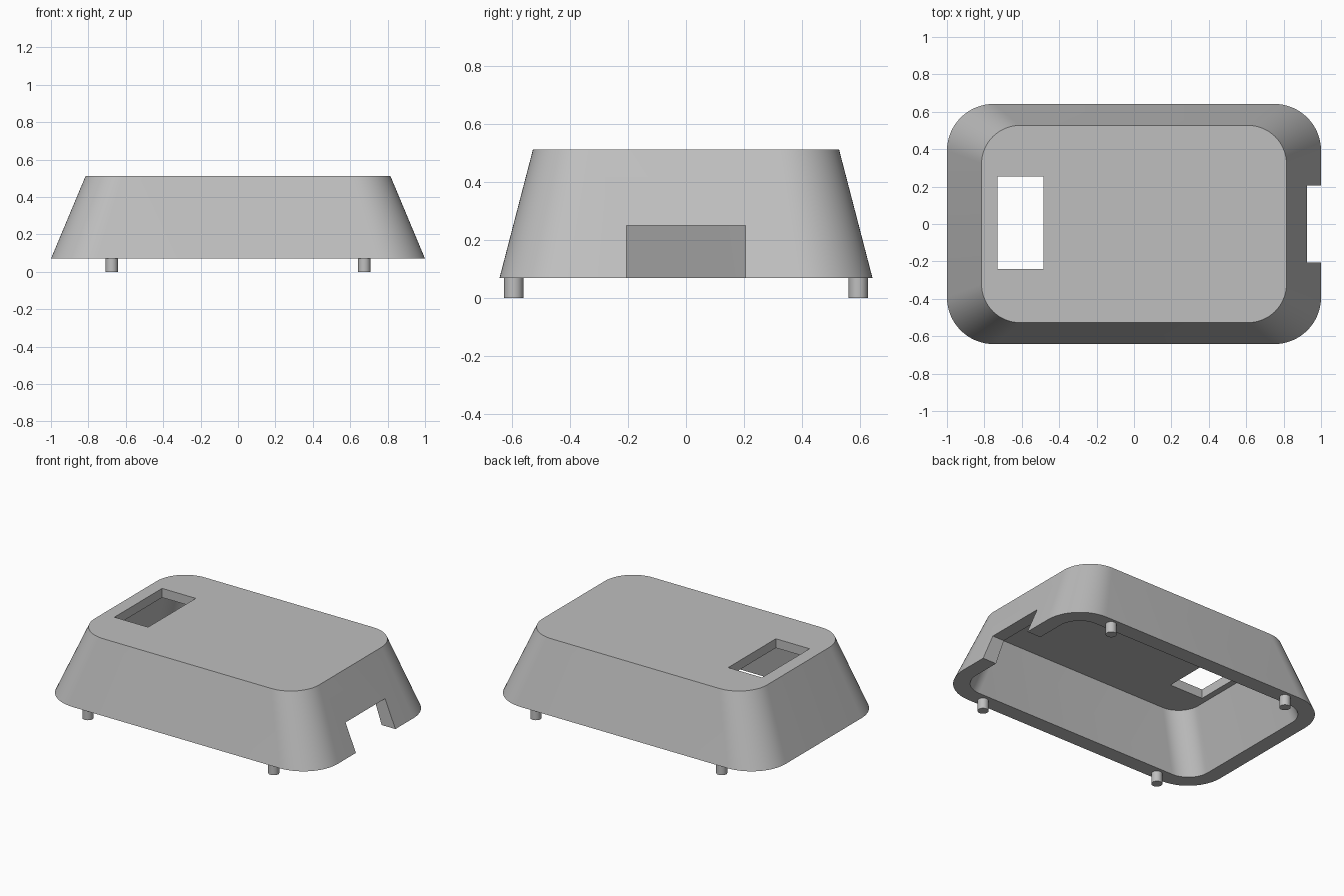
import bpy, bmesh
from math import cos, sin, pi, radians
from mathutils import Vector

default = bpy.data.objects.get("Cube")
if default:
    bpy.data.objects.remove(default, do_unlink=True)

grey = bpy.data.materials.new("plain grey")
grey.use_nodes = True
COLOUR = (0.52, 0.52, 0.52, 1)
grey.diffuse_color = COLOUR
grey.node_tree.nodes["Principled BSDF"].inputs["Base Color"].default_value = COLOUR


def rounded_ring(bm, half_x, half_y, radius, z, steps=16):
    """One rounded-rectangle loop of vertices."""
    ring = []
    for corner, (sx, sy) in enumerate([(1, 1), (-1, 1), (-1, -1), (1, -1)]):
        for i in range(steps + 1):
            a = (corner + i / steps) * pi / 2
            ring.append(bm.verts.new((sx * (half_x - radius) + radius * cos(a),
                                      sy * (half_y - radius) + radius * sin(a), z)))
    return ring


def finish(name, bm):
    bmesh.ops.recalc_face_normals(bm, faces=bm.faces)
    mesh = bpy.data.meshes.new(name)
    bm.to_mesh(mesh)
    bm.free()
    mesh.materials.append(grey)
    obj = bpy.data.objects.new(name, mesh)
    bpy.context.collection.objects.link(obj)
    return obj


def shade(obj):
    bpy.ops.object.select_all(action='DESELECT')
    bpy.context.view_layer.objects.active = obj
    obj.select_set(True)
    bpy.ops.object.shade_smooth_by_angle(angle=radians(30))


def box_cutter(name, low, high):
    bm = bmesh.new()
    bmesh.ops.create_cube(bm, size=1)
    low, high = Vector(low), Vector(high)
    for v in bm.verts:
        v.co = (low + high) / 2 + v.co * (high - low)
    return finish(name, bm)


# Tapered hollow shell: outer and inner walls joined by the bottom rim
bm = bmesh.new()
rings = [rounded_ring(bm, 0.815, 0.527, 0.205, 0.512),
         rounded_ring(bm, 1.0, 0.642, 0.25, 0.07),
         rounded_ring(bm, 0.9, 0.54, 0.15, 0.07),
         rounded_ring(bm, 0.77, 0.475, 0.15, 0.452)]
for a, b in zip(rings, rings[1:]):
    for i in range(len(a)):
        j = (i + 1) % len(a)
        bm.faces.new((a[i], a[j], b[j], b[i]))
bm.faces.new(rings[0])
bm.faces.new(rings[-1])
shell = finish("shell", bm)

# Window through the top and cable notch in one end wall
cutters = [box_cutter("window_cutter", (-0.73, -0.24, 0.4), (-0.485, 0.255, 0.6)),
           box_cutter("notch_cutter", (0.6, -0.205, 0), (1.2, 0.205, 0.25))]
bpy.context.view_layer.objects.active = shell
for cutter in cutters:
    cut = shell.modifiers.new(cutter.name, 'BOOLEAN')
    cut.operation, cut.solver, cut.object = 'DIFFERENCE', 'EXACT', cutter
    bpy.ops.object.modifier_apply(modifier=cut.name)
    bpy.data.objects.remove(cutter, do_unlink=True)
shade(shell)

# Four peg feet under the rim
for side_x, x in (("right", -0.675), ("left", 0.675)):
    for side_y, y in (("front", -0.593), ("back", 0.593)):
        bm = bmesh.new()
        bmesh.ops.create_cone(bm, cap_ends=True, segments=32, radius1=0.033,
                              radius2=0.033, depth=0.072)
        bmesh.ops.translate(bm, verts=bm.verts, vec=(x, y, 0.036))
        shade(finish(f"{side_y}_{side_x}_foot", bm))
